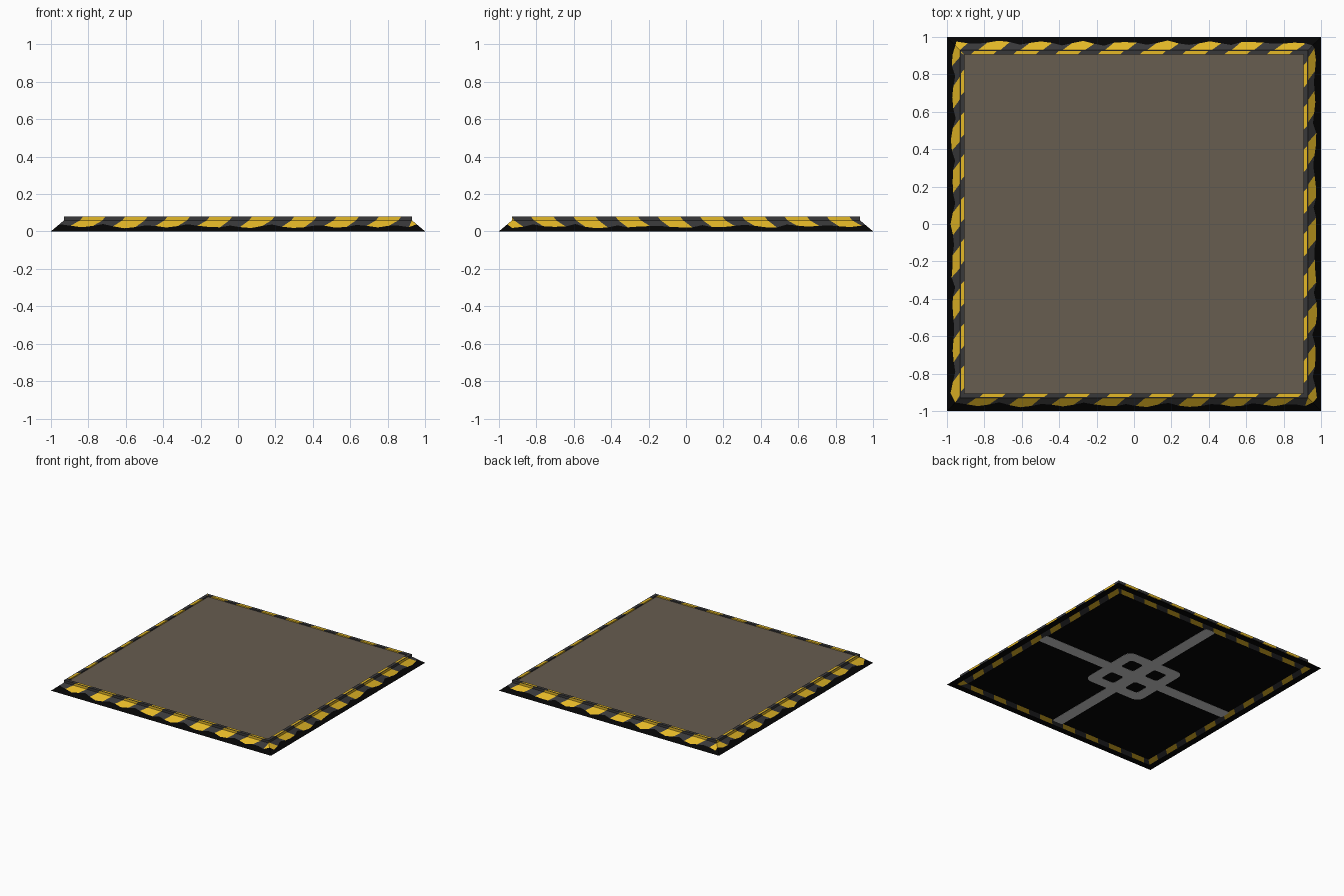
import bpy, bmesh, math, random

if "Cube" in bpy.data.objects:
    bpy.data.objects.remove(bpy.data.objects["Cube"])

random.seed(4)


def mat(name, rgb):
    m = bpy.data.materials.new(name)
    m.diffuse_color = (*rgb, 1)
    m.use_nodes = True
    m.node_tree.nodes["Principled BSDF"].inputs["Base Color"].default_value = m.diffuse_color
    return m


BLACK = mat("black", (0.0015, 0.0015, 0.0015))
DARK = mat("dark_grey", (0.04, 0.04, 0.042))
YELLOW = mat("hazard_yellow", (0.78, 0.48, 0.02))
BROWN = mat("worn_brown", (0.136, 0.109, 0.08))
GREY = mat("light_grey", (0.62, 0.62, 0.62))

# plate section from the inner underside, round the edge, to the sunken top:
# radius, height, sideways lean of the stripes
B = 0.001
ROWS = [(0.89, B, -0.02), (0.945, B, 0.03), (1.0, B, 0.06), (0.955, 0.0386, 0.03),
        (0.93, 0.06, -0.02), (0.93, 0.08, -0.035), (0.924, 0.08, -0.04),
        (0.905, 0.08, -0.06), (0.905, 0.07, -0.065)]
# what colours each band between rows: 0 black, 1 dark, 2 stripes
BANDS = [2, 0, 0, 2, 2, 1, 2, 2]
PITCH, HALF = 0.226, 0.06

bm = bmesh.new()
cache = {}


def vert(x, y, z):
    key = (round(x, 4), round(y, 4), round(z, 4))
    if key not in cache:
        cache[key] = bm.verts.new(key)
    return cache[key]


def edge_side(along_x, sign, centre):
    """One sloped side with leaning hazard stripes, mitred at the corners."""
    # four cuts per repeat: yellow start, yellow middle, yellow end, dark middle
    cuts = [centre + PITCH * k + d for k in range(-7, 8)
            for d in (-HALF, 0, HALF, PITCH / 2)]
    grid = []
    for i, (r, z, lean) in enumerate(ROWS):
        line = []
        for k, u in enumerate(cuts):
            u += sign * lean
            rr, zz = r, z
            if abs(u) >= r:
                u = math.copysign(r, u)
            elif i == 3:                       # worn, wavy paint edge
                rr = (0.969, 0.975, 0.969, 0.959)[k % 4] + random.uniform(-0.006, 0.006)
                zz = (1 - rr) / 0.07 * 0.06
            p = (u, sign * rr) if along_x else (sign * rr, u)
            line.append(vert(*p, zz))
        grid.append(line)
    for i, band in enumerate(BANDS):
        for k in range(len(cuts) - 1):
            quad = [grid[i][k], grid[i][k + 1], grid[i + 1][k + 1], grid[i + 1][k]]
            quad = list(dict.fromkeys(quad))
            if len(quad) > 2:
                f = bm.faces.new(quad)
                f.material_index = (2 if k % 4 < 2 else 1) if band == 2 else band


edge_side(True, -1, 0.10)    # front
edge_side(True, 1, 0.15)     # back
edge_side(False, 1, 0.17)    # right
edge_side(False, -1, 0.03)   # left

# close the top deck (brown) and the underside (black)
rim = [e for e in bm.edges if e.is_boundary]
for f in bmesh.ops.holes_fill(bm, edges=rim, sides=0)["faces"]:
    f.material_index = 3 if f.calc_center_median().z > 0.04 else 0
bmesh.ops.recalc_face_normals(bm, faces=bm.faces)
me = bpy.data.meshes.new("floor_plate")
bm.to_mesh(me)
bm.free()
for m in (BLACK, DARK, YELLOW, BROWN):
    me.materials.append(m)
bpy.context.collection.objects.link(bpy.data.objects.new("floor_plate", me))


# underside markings: thin filled outlines with rounded corners
def rounded(cx, cy, hx, hy, rad):
    pts = []
    for q, (sx, sy) in enumerate([(1, 1), (-1, 1), (-1, -1), (1, -1)]):
        for s in range(5):
            a = math.pi / 2 * (q + s / 4)
            pts.append((cx + sx * (hx - rad) + rad * math.cos(a),
                        cy + sy * (hy - rad) + rad * math.sin(a)))
    return pts


def inlay(name, outlines):
    cu = bpy.data.curves.new(name, "CURVE")
    cu.dimensions = "2D"
    cu.fill_mode = "BOTH"
    cu.extrude = 0.001
    for pts in outlines:
        sp = cu.splines.new("POLY")
        sp.points.add(len(pts) - 1)
        for p, (x, y) in zip(sp.points, pts):
            p.co = (x, y, 0, 1)
        sp.use_cyclic_u = True
    cu.materials.append(GREY)
    ob = bpy.data.objects.new(name, cu)
    ob.location.z = 0.001
    bpy.context.collection.objects.link(ob)
    bpy.ops.object.select_all(action="DESELECT")
    ob.select_set(True)
    bpy.context.view_layer.objects.active = ob
    bpy.ops.object.convert(target="MESH")


holes = [rounded(sx * 0.115, sy * 0.115, 0.06, 0.06, 0.02)
         for sx in (-1, 1) for sy in (-1, 1)]
inlay("underside_grille", [rounded(0, 0, 0.265, 0.265, 0.06)] + holes)
for name, dx, dy in (("right", 1, 0), ("left", -1, 0), ("back", 0, 1), ("front", 0, -1)):
    hx, hy = (0.325, 0.048) if dx else (0.048, 0.325)
    inlay("underside_arm_" + name, [rounded(dx * 0.575, dy * 0.575, hx, hy, 0.02)])
